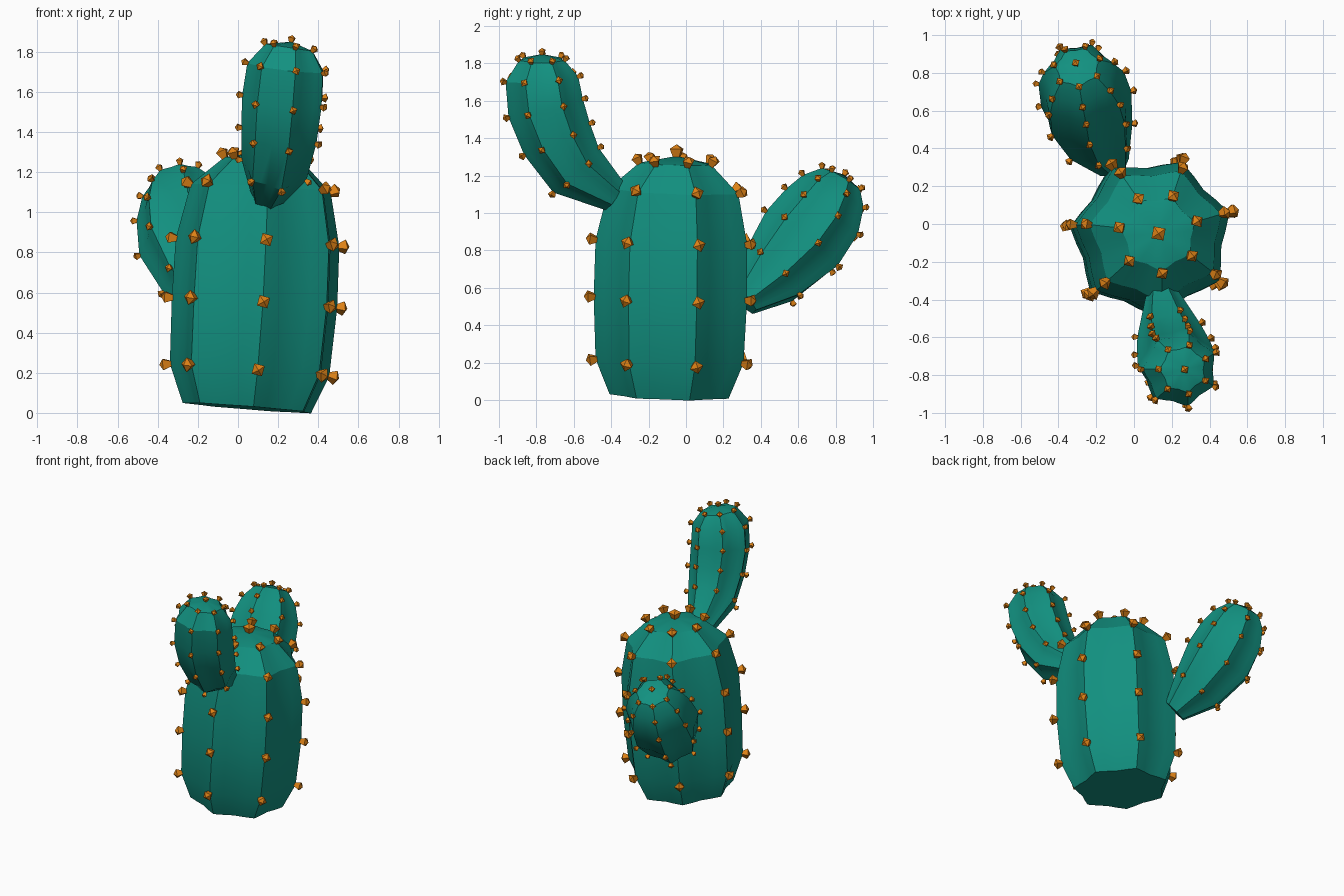
import bpy
import bmesh
import math
from mathutils import Vector

if "Cube" in bpy.data.objects:
    bpy.data.objects.remove(bpy.data.objects["Cube"], do_unlink=True)

RIBS = 7
# Radius factor from one ridge through the valley towards the next ridge
RIB_SHAPE = (1.0, 0.91, 0.86, 0.91)
SEGS = RIBS * len(RIB_SHAPE)
UP = Vector((0, 0, 1))


def make_material(name, colour):
    mat = bpy.data.materials.new(name)
    mat.use_nodes = True
    mat.diffuse_color = (*colour, 1)
    bsdf = mat.node_tree.nodes["Principled BSDF"]
    bsdf.inputs["Base Color"].default_value = (*colour, 1)
    bsdf.inputs["Roughness"].default_value = 0.8
    return mat


green = make_material("cactus green", (0.006, 0.28, 0.215))
orange = make_material("spine orange", (0.72, 0.22, 0.008))


def make_object(name, bm, mat, smooth):
    bmesh.ops.recalc_face_normals(bm, faces=bm.faces)
    mesh = bpy.data.meshes.new(name)
    bm.to_mesh(mesh)
    bm.free()
    mesh.materials.append(mat)
    obj = bpy.data.objects.new(name, mesh)
    bpy.context.collection.objects.link(obj)
    if smooth:
        bpy.ops.object.select_all(action="DESELECT")
        obj.select_set(True)
        bpy.context.view_layer.objects.active = obj
        bpy.ops.object.shade_smooth_by_angle(angle=math.radians(30))
    return obj


def add_spine(bm, pos, normal, size):
    """Stubby four-sided bud: narrow foot, wide shoulder, blunt point."""
    turn = UP.rotation_difference(normal)
    rings = []
    for radius, height in ((0.45, -0.3), (1.0, 0.85)):
        rings.append([bm.verts.new(pos + turn @ Vector((
            radius * size * math.cos(k * math.pi / 2 + 0.6),
            radius * size * math.sin(k * math.pi / 2 + 0.6),
            height * size))) for k in range(4)])
    tip = bm.verts.new(pos + normal * size * 1.4)
    low, high = rings
    bm.faces.new(low)
    for k in range(4):
        n = (k + 1) % 4
        bm.faces.new((low[k], low[n], high[n], high[k]))
        bm.faces.new((high[k], high[n], tip))


def ribbed_stem(name, sections, tip, offset, size, tip_size):
    """Loft a ribbed tube along sections (x, y, z, radius) and stud its ridges."""
    centres = [Vector(s[:3]) for s in sections] + [Vector(tip)]
    radii = [s[3] for s in sections] + [0]
    stem, spines = bmesh.new(), bmesh.new()
    rings = []
    for i in range(len(sections)):
        prev = max(i - 1, 0)
        step = centres[i + 1] - centres[prev]
        axis = step.normalized()
        turn = UP.rotation_difference(axis)
        growth = radii[i + 1] - radii[prev]
        ring = []
        for k in range(SEGS):
            a = math.radians(offset) + math.tau * k / SEGS
            out = turn @ Vector((math.cos(a), math.sin(a), 0))
            factor = RIB_SHAPE[k % len(RIB_SHAPE)]
            pos = centres[i] + out * radii[i] * factor
            ring.append(stem.verts.new(pos))
            # One spine on every ridge above the base
            if factor == 1 and i > 0:
                normal = (out * step.length - axis * growth).normalized()
                add_spine(spines, pos, normal, size)
        rings.append(ring)
    stem.faces.new(rings[0])
    for low, high in zip(rings, rings[1:]):
        for k in range(SEGS):
            n = (k + 1) % SEGS
            stem.faces.new((low[k], low[n], high[n], high[k]))
    top = stem.verts.new(centres[-1])
    for k in range(SEGS):
        stem.faces.new((rings[-1][k], rings[-1][(k + 1) % SEGS], top))
    add_spine(spines, centres[-1], (centres[-1] - centres[-2]).normalized(), tip_size)
    make_object(name, stem, green, True)
    make_object(name + "_spines", spines, orange, False)


# Main trunk, leaning slightly to its left
ribbed_stem("trunk", [
    (0.05, -0.08, 0.025, 0.33),
    (0.065, -0.075, 0.215, 0.41),
    (0.09, -0.07, 0.55, 0.425),
    (0.105, -0.065, 0.85, 0.42),
    (0.12, -0.055, 1.12, 0.36),
    (0.13, -0.05, 1.265, 0.2),
], (0.13, -0.05, 1.305), 17.5, 0.038, 0.045)

# Tall arm curving up at the front
ribbed_stem("front_arm", [
    (0.15, -0.38, 1.09, 0.09),
    (0.19, -0.59, 1.235, 0.175),
    (0.215, -0.69, 1.4, 0.2),
    (0.23, -0.75, 1.565, 0.21),
    (0.245, -0.77, 1.72, 0.2),
    (0.26, -0.77, 1.82, 0.125),
], (0.265, -0.77, 1.85), 25, 0.023, 0.024)

# Lower arm reaching out at the back
ribbed_stem("back_arm", [
    (-0.11, 0.31, 0.53, 0.09),
    (-0.19, 0.46, 0.67, 0.195),
    (-0.25, 0.62, 0.85, 0.25),
    (-0.275, 0.73, 1.0, 0.235),
    (-0.29, 0.79, 1.11, 0.19),
    (-0.3, 0.83, 1.18, 0.12),
], (-0.305, 0.845, 1.205), 20, 0.023, 0.024)
